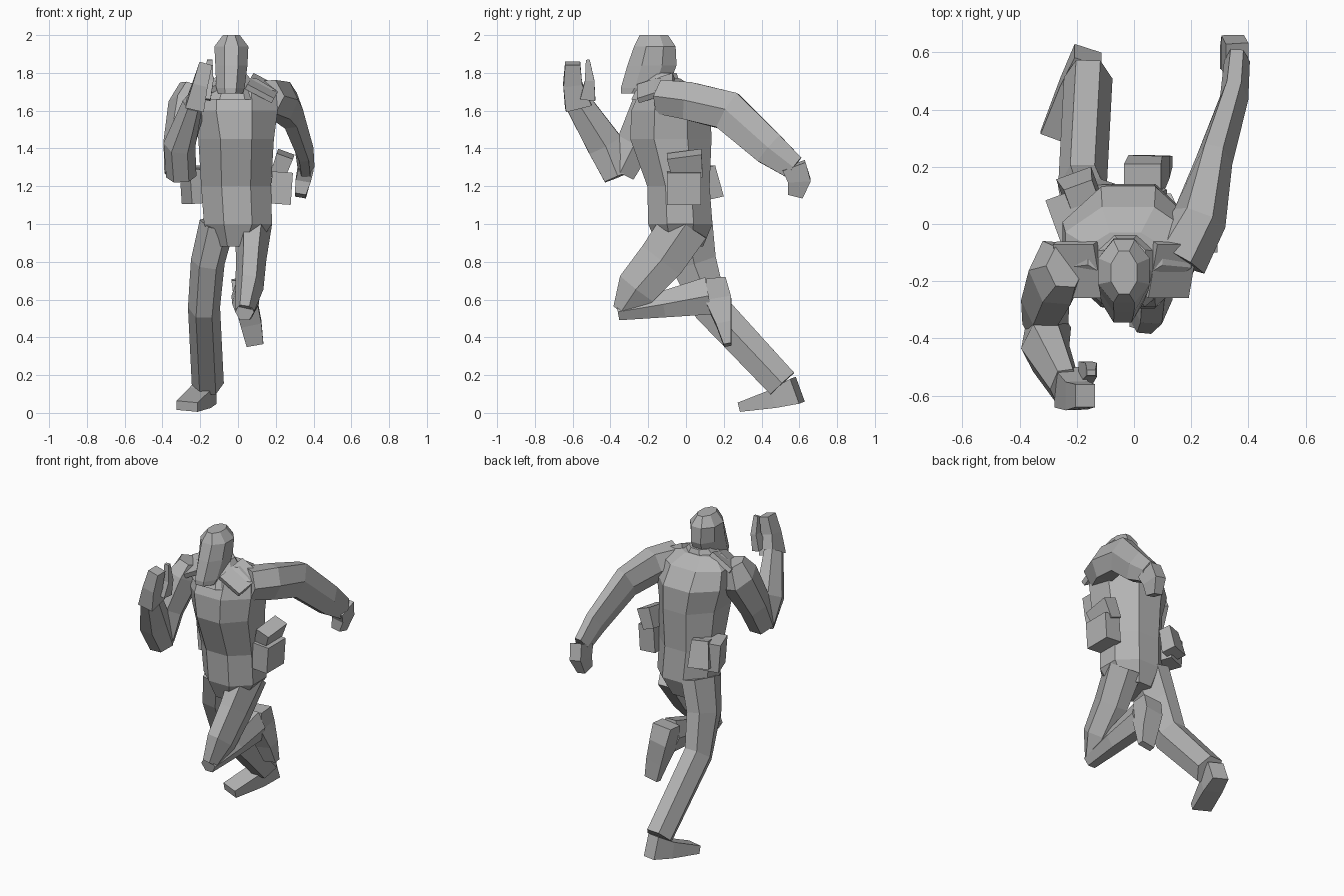
import bpy
import bmesh
import math
from mathutils import Vector, Euler

default_cube = bpy.data.objects.get("Cube")
if default_cube:
    bpy.data.objects.remove(default_cube, do_unlink=True)

# One plain clay material for the whole figure
clay = bpy.data.materials.new("plain_grey")
clay.use_nodes = True
GREY = (0.45, 0.45, 0.45, 1)
clay.diffuse_color = GREY
clay.node_tree.nodes["Principled BSDF"].inputs["Base Color"].default_value = GREY


def finish(name, bm):
    """Turn a bmesh into a flat shaded object."""
    bmesh.ops.recalc_face_normals(bm, faces=bm.faces)
    mesh = bpy.data.meshes.new(name)
    bm.to_mesh(mesh)
    bm.free()
    mesh.materials.append(clay)
    obj = bpy.data.objects.new(name, mesh)
    bpy.context.collection.objects.link(obj)
    return obj


def profile(sides):
    """Unit cross-section that reaches exactly one in both directions."""
    offset = 0 if sides == 6 else math.pi / sides
    angles = [math.tau * i / sides + offset for i in range(sides)]
    widest = max(math.cos(a) for a in angles)
    deepest = max(math.sin(a) for a in angles)
    return [(math.cos(a) / widest, math.sin(a) / deepest) for a in angles]


def loft(name, rings, sides=6, level=False):
    """Skin rings of (x, y, z, width, depth); level keeps every ring horizontal."""
    bm = bmesh.new()
    centres = [Vector(ring[:3]) for ring in rings]
    loops = []
    for i, (x, y, z, width, depth) in enumerate(rings):
        ahead = centres[min(i + 1, len(rings) - 1)]
        behind = centres[max(i - 1, 0)]
        along = Vector((0, 0, 1)) if level else (ahead - behind).normalized()
        side = Vector((1, 0, 0))
        side = (side - along * side.dot(along)).normalized()
        across = along.cross(side)
        loops.append([
            bm.verts.new(centres[i] + side * u * width / 2 + across * v * depth / 2)
            for u, v in profile(sides)])
    for lower, upper in zip(loops, loops[1:]):
        for i in range(sides):
            j = (i + 1) % sides
            bm.faces.new((lower[i], lower[j], upper[j], upper[i]))
    bm.faces.new(loops[0])
    bm.faces.new(loops[-1])
    return finish(name, bm)


def pouch(name, location, size, turn, flare=1.0):
    """Tilted box whose upper end can be wider than its lower end."""
    bm = bmesh.new()
    bmesh.ops.create_cube(bm, size=1)
    rotation = Euler([math.radians(angle) for angle in turn]).to_matrix()
    for vert in bm.verts:
        scale = flare if vert.co.z > 0 else 1.0
        vert.co = Vector((vert.co.x * size[0] * scale,
                          vert.co.y * size[1] * scale,
                          vert.co.z * size[2]))
        vert.co = rotation @ vert.co + Vector(location)
    return finish(name, bm)


# Torso, collar and head
loft("torso", [
    (-.01, -.03, .88, .22, .24),
    (0, -.03, 1, .36, .34),
    (-.01, -.04, 1.2, .37, .33),
    (-.01, -.08, 1.45, .4, .43),
    (-.02, -.08, 1.6, .46, .42),
    (-.02, -.09, 1.71, .44, .3),
    (-.03, -.11, 1.77, .26, .16),
], sides=8, level=True)
loft("collar", [
    (-.03, -.16, 1.66, .32, .26),
    (-.03, -.14, 1.74, .24, .22),
    (-.03, -.12, 1.8, .14, .14),
], sides=8, level=True)
loft("head", [
    (-.04, -.25, 1.69, .13, .19),
    (-.04, -.22, 1.72, .15, .25),
    (-.035, -.18, 1.84, .17, .26),
    (-.035, -.165, 1.94, .18, .22),
    (-.035, -.17, 2, .09, .15),
], sides=8, level=True)

# Left leg, lifted forward with the shin folded back
loft("left_thigh", [
    (.08, 0, 1, .2, .26),
    (.07, -.13, .81, .16, .25),
    (.06, -.26, .66, .15, .22),
    (.035, -.34, .54, .1, .1),
])
loft("left_shin", [
    (.035, -.36, .535, .1, .09),
    (.04, -.12, .575, .14, .14),
    (.04, .12, .62, .15, .2),
])
loft("left_foot", [
    (.03, .16, .71, .13, .1),
    (.04, .17, .6, .12, .14),
    (.07, .2, .47, .11, .08),
    (.09, .22, .36, .09, .04),
], sides=4)

# Right leg, pushing off behind
loft("right_leg", [
    (-.11, 0, 1, .19, .28),
    (-.16, .04, .8, .18, .24),
    (-.18, .13, .56, .17, .19),
    (-.16, .51, .155, .17, .17),
])
loft("right_foot", [
    (-.16, .59, .12, .1, .14),
    (-.2, .48, .08, .12, .1),
    (-.27, .3, .035, .12, .05),
], sides=4)

# Left arm, swung back
loft("left_arm", [
    (.15, -.12, 1.67, .22, .18),
    (.23, .02, 1.65, .19, .2),
    (.28, .22, 1.6, .13, .21),
    (.35, .44, 1.4, .1, .18),
    (.36, .57, 1.3, .09, .13),
])
loft("left_hand", [
    (.36, .57, 1.31, .08, .13),
    (.345, .6, 1.23, .08, .12),
    (.33, .58, 1.15, .06, .08),
], sides=4)

# Right arm, bent up in front
loft("right_upper_arm", [
    (-.24, -.15, 1.73, .14, .14),
    (-.27, -.17, 1.63, .2, .23),
    (-.31, -.27, 1.43, .17, .19),
    (-.31, -.35, 1.27, .16, .16),
])
loft("right_forearm", [
    (-.3, -.36, 1.25, .16, .15),
    (-.31, -.43, 1.42, .17, .19),
    (-.24, -.57, 1.64, .11, .14),
])
loft("right_hand", [
    (-.23, -.57, 1.62, .1, .14),
    (-.2, -.6, 1.74, .08, .1),
    (-.17, -.6, 1.85, .07, .08),
], sides=4)
loft("right_thumb", [
    (-.17, -.52, 1.66, .05, .08),
    (-.15, -.51, 1.76, .04, .05),
    (-.15, -.52, 1.87, .03, .02),
], sides=4)

# Belt pouches and their raised flaps
pouch("left_pouch", (.23, -.01, 1.19), (.11, .18, .17), (0, 4, 0))
pouch("left_pouch_flap", (.23, 0, 1.31), (.08, .16, .13), (8, 20, 0), flare=1.15)
pouch("right_pouch", (-.22, .03, 1.2), (.12, .16, .18), (0, -4, 20))
pouch("right_back_pouch", (-.19, .12, 1.22), (.13, .09, .17), (12, 0, 20), flare=.8)

# Shoulder flaps
for name, x, turn in (("left_shoulder_flap", .13, 28), ("right_shoulder_flap", -.19, -28)):
    pouch(name, (x, -.16, 1.72), (.16, .2, .03), (20, turn, 0))
